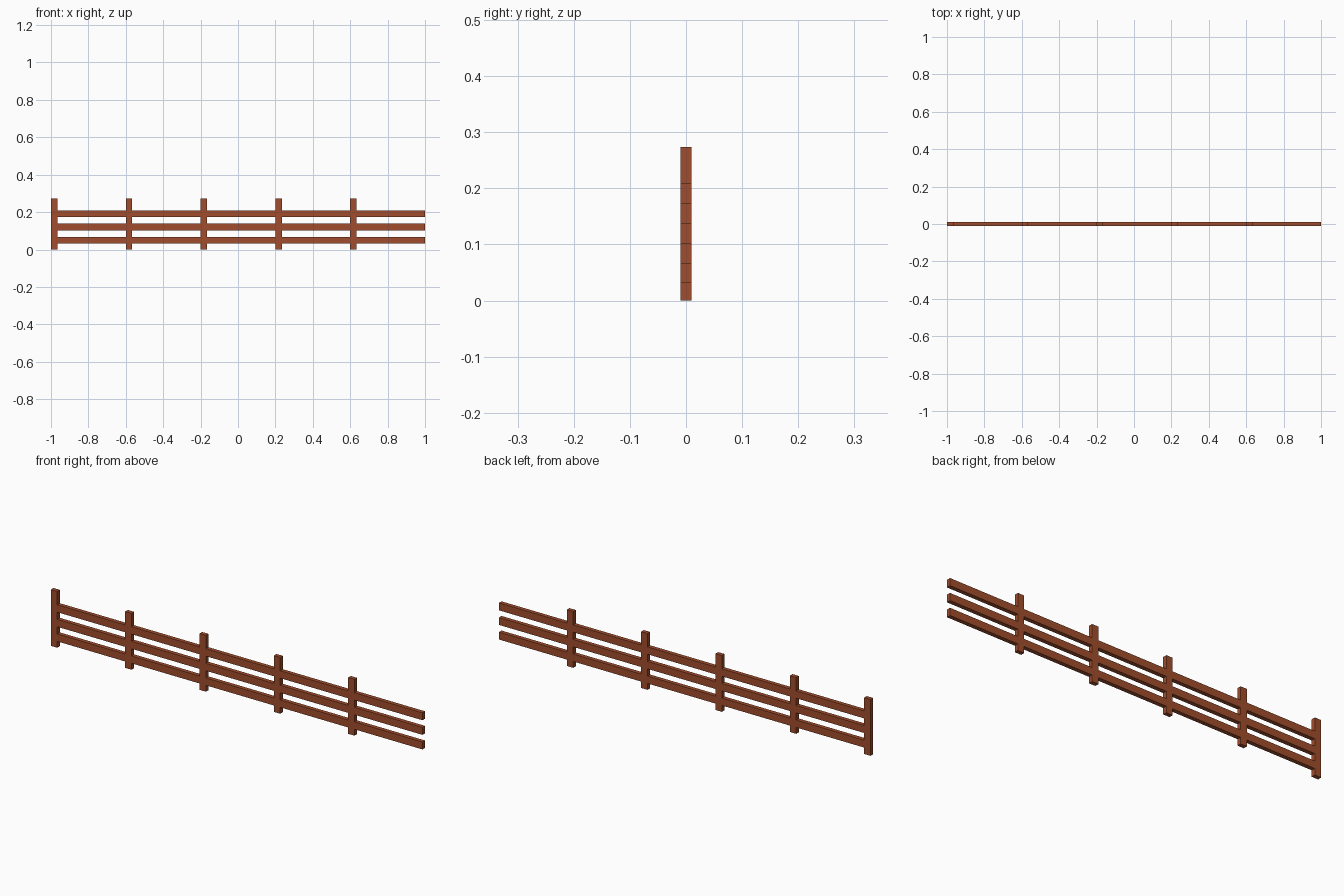
import bpy

if "Cube" in bpy.data.objects:
    bpy.data.objects.remove(bpy.data.objects["Cube"])

PITCH, POST_W, DEPTH, POST_H, RAIL_H = 0.4, 0.034, 0.02, 0.274, 0.036

wood = bpy.data.materials.new("reddish brown wood")
wood.diffuse_color = (0.35, 0.074, 0.026, 1)
wood.use_nodes = True
wood.node_tree.nodes["Principled BSDF"].inputs["Base Color"].default_value = wood.diffuse_color


def box(name, x0, x1, z0, z1):
    """Box spanning the given x and z ranges, centred on y = 0."""
    bpy.ops.mesh.primitive_cube_add(size=1, location=((x0 + x1) / 2, 0, (z0 + z1) / 2))
    ob = bpy.context.object
    ob.name = name
    ob.scale = (x1 - x0, DEPTH, z1 - z0)
    bpy.ops.object.transform_apply(location=False, rotation=False, scale=True)
    ob.data.materials.append(wood)


# Five fence sections: a post on the left, three flush rails running to the next post
for i in range(5):
    x = -1 + i * PITCH
    box(f"post_{i + 1}", x, x + POST_W, 0, POST_H)
    for j, z in enumerate((0.049, 0.120, 0.191)):
        box(f"rail_{i + 1}_{j + 1}", x + POST_W, x + PITCH, z - RAIL_H / 2, z + RAIL_H / 2)
